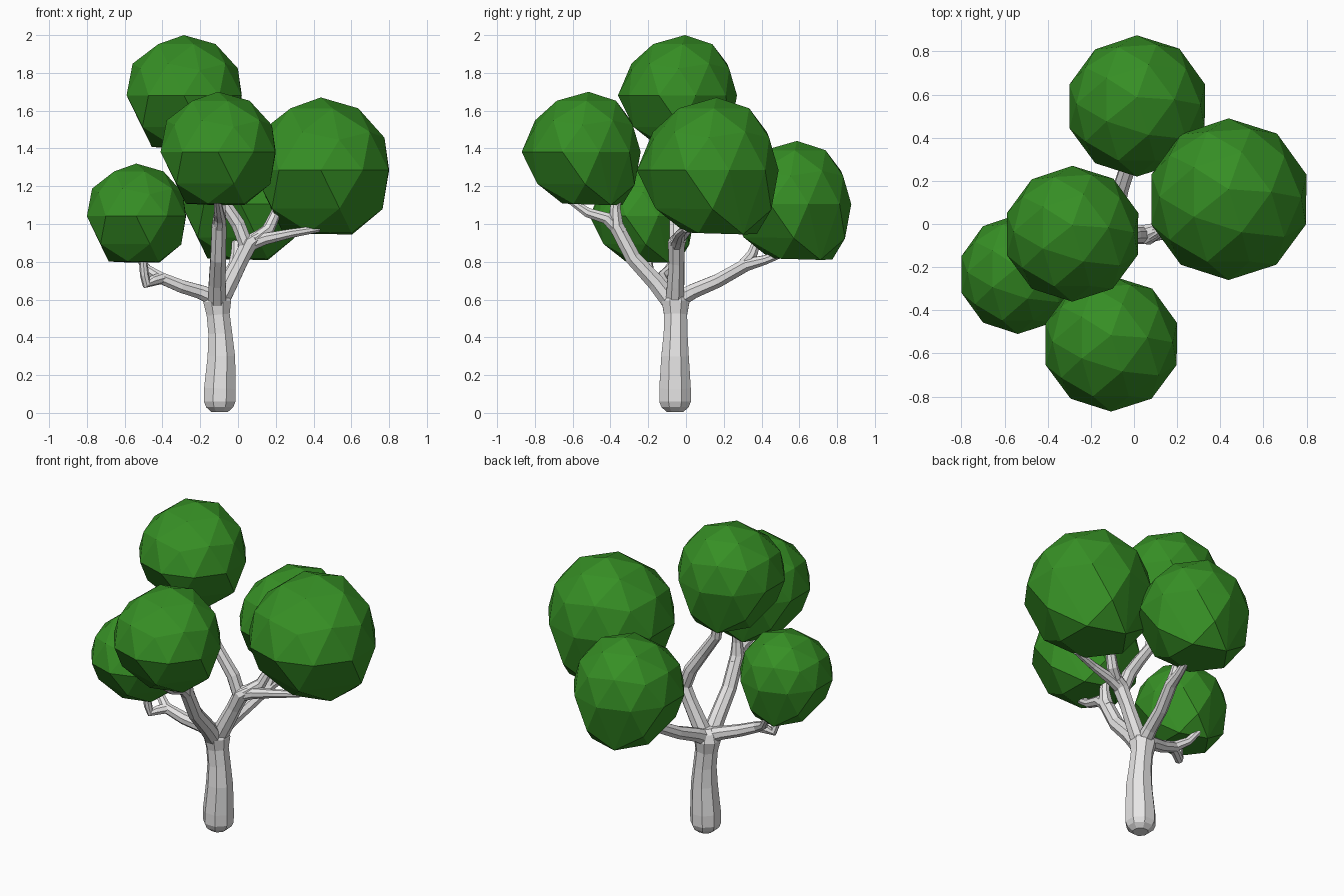
import bpy, bmesh, math
from mathutils import Vector

if "Cube" in bpy.data.objects:
    bpy.data.objects.remove(bpy.data.objects["Cube"])


def material(name, rgb):
    m = bpy.data.materials.new(name)
    m.diffuse_color = (*rgb, 1)
    m.use_nodes = True
    m.node_tree.nodes["Principled BSDF"].inputs["Base Color"].default_value = m.diffuse_color
    return m


BARK = material("pale_bark_grey", (0.80, 0.79, 0.79))
LEAF = material("leaf_green", (0.037, 0.275, 0.018))


def finish(name, bm, mat):
    bmesh.ops.recalc_face_normals(bm, faces=bm.faces)
    me = bpy.data.meshes.new(name)
    bm.to_mesh(me)
    bm.free()
    me.materials.append(mat)
    ob = bpy.data.objects.new(name, me)
    bpy.context.collection.objects.link(ob)
    return ob


def limb(name, pts, sides=8):
    """Tapered faceted tube through (x, y, z, radius) points."""
    bm = bmesh.new()
    pos = [Vector(p[:3]) for p in pts]
    u, rings = None, []
    for i, p in enumerate(pos):
        a, b = pos[max(i - 1, 0)], pos[min(i + 1, len(pos) - 1)]
        t = (b - a).normalized()
        if u is None:
            u = Vector((1, 0, 0)) if abs(t.x) < 0.9 else Vector((0, 1, 0))
        u = (u - t * u.dot(t)).normalized()
        v = t.cross(u)
        r = pts[i][3] * 1.05
        ring = []
        for k in range(sides):
            ang = 2 * math.pi * (k + 0.5) / sides
            ring.append(bm.verts.new(p + (u * math.cos(ang) + v * math.sin(ang)) * r))
        rings.append(ring)
    for r0, r1 in zip(rings, rings[1:]):
        for k in range(sides):
            n = (k + 1) % sides
            bm.faces.new((r0[k], r0[n], r1[n], r1[k]))
    bm.faces.new(rings[0])
    bm.faces.new(rings[-1])
    return finish(name, bm, BARK)


def foliage(name, lo, hi):
    """Faceted ball filling a box: fine facets above, flat pentagons below."""
    bm = bmesh.new()
    bmesh.ops.create_icosphere(bm, subdivisions=1, radius=1)
    corners = [v.co.normalized() for v in bm.verts]
    mids = [((e.verts[0].co + e.verts[1].co) / 2).normalized() for e in bm.edges]
    bm.free()
    # lower corners left out become flat pentagons, the front one is shallow
    front = Vector((.276, -.85, .447))
    keep = [p * (.93 if p.dot(front) > .95 else 1) for p in corners if p.z > 0]
    bulge = Vector((.3, .5, -.75)).normalized()
    pts = []
    for p in keep + mids:
        q = p * (1 + .04 * max(0, p.dot(bulge)) ** 2)
        q.y += (.13 if p.z > 0 else .26) * p.z ** 2    # top and bottom lean back
        pts.append(q)
    mn = [min(p[i] for p in pts) for i in range(3)]
    mx = [max(p[i] for p in pts) for i in range(3)]
    bm = bmesh.new()
    for p in pts:
        bm.verts.new([lo[i] + (p[i] - mn[i]) / (mx[i] - mn[i]) * (hi[i] - lo[i]) for i in range(3)])
    bmesh.ops.convex_hull(bm, input=bm.verts)
    bmesh.ops.dissolve_limit(bm, angle_limit=math.radians(3), verts=bm.verts, edges=bm.edges)
    return finish(name, bm, LEAF)


# trunk
limb("trunk", [(-.097, -.058, .005, .045), (-.097, -.058, .03, .074), (-.097, -.058, .06, .086),
               (-.096, -.058, .13, .086), (-.088, -.058, .3, .075), (-.094, -.055, .42, .065),
               (-.105, -.055, .52, .063), (-.11, -.055, .59, .076), (-.11, -.055, .635, .06),
               (-.11, -.055, .66, .03)])

# right branch with its three forks
limb("right_branch", [(-.11, -.06, .56, .05), (-.05, -.055, .68, .047), (.01, -.05, .80, .042),
                      (.06, -.05, .90, .046), (.11, -.03, .93, .036)])
limb("right_twig_out", [(.06, -.05, .89, .036), (.14, -.04, .92, .032), (.28, -.03, .95, .024),
                        (.43, .0, .975, .018)])
limb("right_twig_up", [(.08, -.05, .91, .036), (.16, .0, .97, .032), (.22, .04, 1.10, .024),
                       (.26, .06, 1.2, .018)])
limb("top_branch", [(.05, -.05, .87, .038), (.0, -.05, 1.0, .038), (-.08, -.06, 1.12, .034),
                    (-.17, -.06, 1.25, .031), (-.19, -.05, 1.40, .026), (-.22, -.05, 1.5, .02)])

# front branch
limb("front_branch", [(-.11, -.06, .56, .05), (-.11, -.16, .69, .046), (-.105, -.28, .82, .042),
                      (-.1, -.37, .99, .04), (-.095, -.375, 1.08, .029), (-.09, -.36, 1.2, .02)])
limb("front_twig", [(-.1, -.34, .95, .036), (-.095, -.42, 1.03, .032), (-.1, -.52, 1.06, .026),
                    (-.11, -.62, 1.13, .018), (-.11, -.65, 1.2, .016)])

# left branch with a dipping twig
limb("left_branch", [(-.1, -.06, .60, .048), (-.2, -.08, .64, .038), (-.30, -.11, .67, .035),
                     (-.41, -.13, .715, .031), (-.48, -.09, .76, .024), (-.53, -.05, .83, .018)])
limb("left_twig", [(-.40, -.13, .715, .03), (-.45, -.16, .70, .027), (-.485, -.18, .685, .026),
                   (-.495, -.19, .73, .023), (-.51, -.21, .88, .018)])

# back branch
limb("back_branch", [(-.11, -.06, .59, .048), (-.09, .04, .645, .04), (-.06, .17, .70, .037),
                     (-.01, .32, .785, .035), (.01, .42, .81, .025), (.04, .55, .86, .018)])
limb("back_twig", [(-.02, .29, .765, .034), (-.01, .35, .84, .028), (-.01, .39, .94, .02),
                   (-.01, .43, 1.0, .016)])

# foliage balls
foliage("foliage_top", (-.59, -.36, 1.40), (.02, .27, 2.0))
foliage("foliage_right", (.08, -.26, .945), (.80, .49, 1.67))
foliage("foliage_front", (-.41, -.87, 1.10), (.20, -.24, 1.70))
foliage("foliage_left", (-.80, -.51, .795), (-.275, .045, 1.32))
foliage("foliage_back", (-.30, .22, .81), (.33, .875, 1.44))
